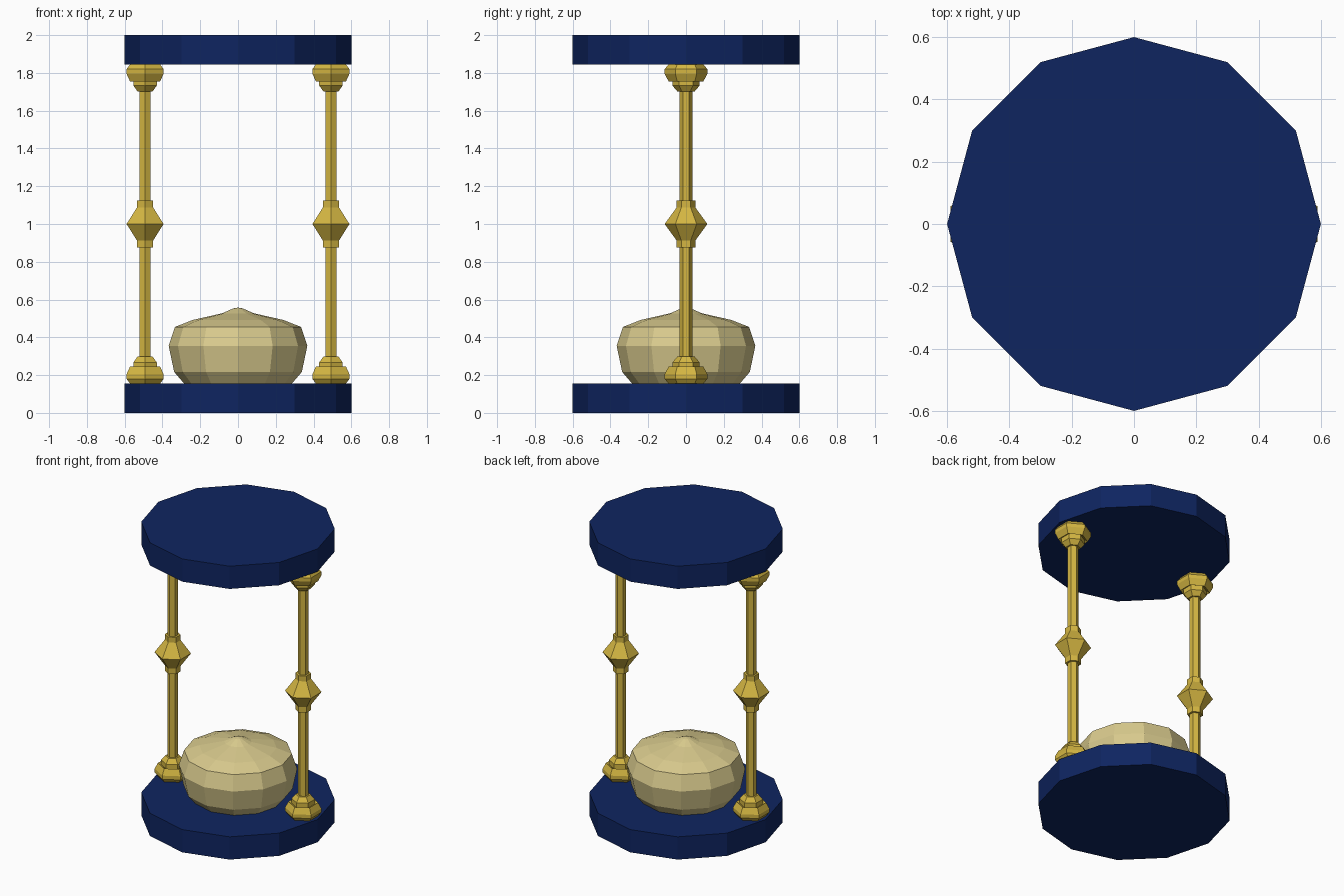
import bpy, math

if "Cube" in bpy.data.objects:
    bpy.data.objects.remove(bpy.data.objects["Cube"])


def material(name, rgb):
    m = bpy.data.materials.new(name)
    m.diffuse_color = (*rgb, 1)
    m.use_nodes = True
    m.node_tree.nodes["Principled BSDF"].inputs["Base Color"].default_value = m.diffuse_color
    return m


navy = material("navy blue", (0.0045, 0.018, 0.118))
gold = material("gold", (0.66, 0.47, 0.055))
sand_tan = material("sand tan", (0.70, 0.60, 0.27))


def lathe(name, profile, sides, mat, x=0.0, start=0.0):
    """Spin a bottom-to-top (radius, z) profile into a closed flat-faced solid."""
    verts, faces = [], []
    for r, z in profile:
        for i in range(sides):
            a = start + 2 * math.pi * i / sides
            verts.append((r * math.cos(a), r * math.sin(a), z))
    for k in range(len(profile) - 1):
        for i in range(sides):
            j = (i + 1) % sides
            a, b = k * sides, (k + 1) * sides
            faces.append((a + i, a + j, b + j, b + i))
    faces.append(tuple(reversed(range(sides))))
    faces.append(tuple(range(len(verts) - sides, len(verts))))
    mesh = bpy.data.meshes.new(name)
    mesh.from_pydata(verts, [], faces)
    mesh.materials.append(mat)
    ob = bpy.data.objects.new(name, mesh)
    ob.location.x = x
    bpy.context.collection.objects.link(ob)
    return ob


# End plates
lathe("bottom_plate", [(0.6, 0), (0.6, 0.155)], 12, navy)
lathe("top_plate", [(0.6, 1.845), (0.6, 2)], 12, navy)

# Turned hexagonal posts: lower half profile, mirrored about z = 1
half = [(0.092, 0.155), (0.113, 0.18), (0.113, 0.205), (0.092, 0.245),
        (0.072, 0.235), (0.072, 0.267), (0.046, 0.298), (0.034, 0.298),
        (0.034, 0.875), (0.049, 0.875), (0.049, 0.912)]
post = half + [(0.113, 1.0)] + [(r, 2 - z) for r, z in reversed(half)]
for side, x in (("left", -0.492), ("right", 0.492)):
    lathe(side + "_post", post, 6, gold, x, math.pi / 6)

# Heap of sand
lathe("sand_heap", [(0.285, 0.155), (0.338, 0.217), (0.367, 0.355),
                    (0.334, 0.455), (0.24, 0.492), (0.085, 0.527),
                    (0.025, 0.553), (0.004, 0.557)], 12, sand_tan)
